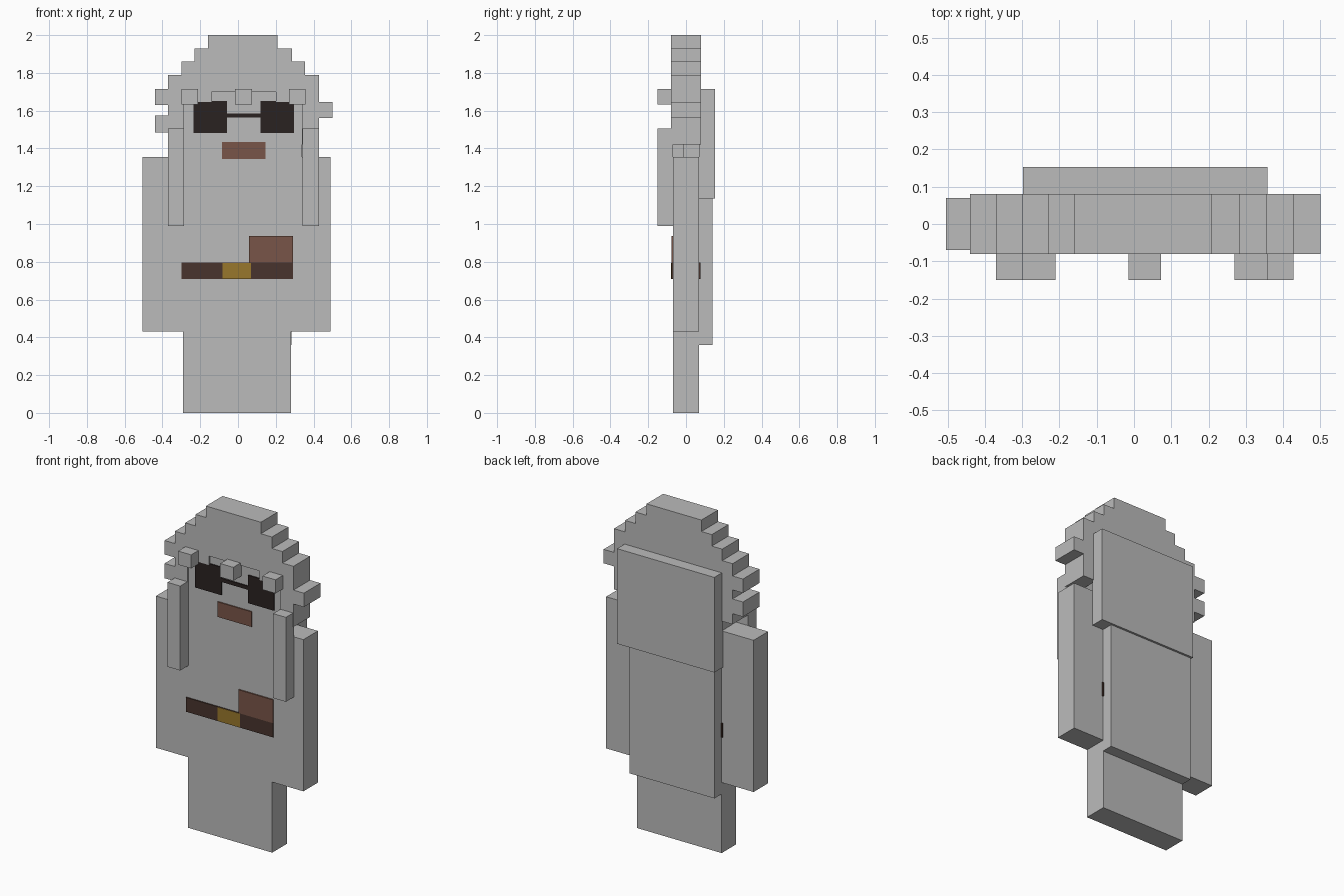
import bpy
import bmesh

default = bpy.data.objects.get("Cube")
if default:
    bpy.data.objects.remove(default, do_unlink=True)


def material(name, srgb):
    lin = [((c / 255 + 0.055) / 1.055) ** 2.4 for c in srgb] + [1.0]
    m = bpy.data.materials.new(name)
    m.use_nodes = True
    m.diffuse_color = lin
    m.node_tree.nodes["Principled BSDF"].inputs["Base Color"].default_value = lin
    return m


GREY = material("grey", (187, 187, 187))
DARK = material("lens_black", (42, 34, 33))
BROWN = material("leather_brown", (121, 85, 72))
BELT = material("belt_brown", (72, 52, 45))
GOLD = material("buckle_gold", (153, 119, 44))


def slab(name, outline, y0, y1, mat):
    """Extrude an x-z outline from y0 back to y1."""
    bm = bmesh.new()
    face = bm.faces.new([bm.verts.new((x, y0, z)) for x, z in outline])
    ext = bmesh.ops.extrude_face_region(bm, geom=[face])
    moved = [v for v in ext["geom"] if isinstance(v, bmesh.types.BMVert)]
    bmesh.ops.translate(bm, verts=moved, vec=(0, y1 - y0, 0))
    bmesh.ops.recalc_face_normals(bm, faces=bm.faces)
    mesh = bpy.data.meshes.new(name)
    bm.to_mesh(mesh)
    bm.free()
    mesh.materials.append(mat)
    obj = bpy.data.objects.new(name, mesh)
    bpy.context.collection.objects.link(obj)
    return obj


def box(name, x0, x1, z0, z1, y0, y1, mat=GREY):
    return slab(name, [(x0, z0), (x1, z0), (x1, z1), (x0, z1)], y0, y1, mat)


def stairs(steps, z):
    """Turn (x, next z) steps into a blocky edge that starts at height z."""
    points = []
    for x, z_next in steps:
        points += [(x, z), (x, z_next)]
        z = z_next
    return points


# Body and arms share one front plane
F, B = -0.07, 0.07
outline = [(-0.29, 0), (0.28, 0), (0.28, 0.43), (0.49, 0.43), (0.49, 1.355),
           (0.28, 1.355), (0.28, 1.46), (-0.29, 1.46), (-0.29, 1.355),
           (-0.505, 1.355), (-0.505, 0.43), (-0.29, 0.43)]
slab("body_and_arms", outline, F, B, GREY)

# Face plate set inside the hair opening
box("face", -0.285, 0.34, 1.34, 1.71, F, -0.01)

# Blocky hair shell: right-hand steps up, left-hand steps down, then opening
right = [(0.43, 1.56), (0.5, 1.645), (0.43, 1.79), (0.355, 1.86),
         (0.285, 1.93), (0.21, 2.0)]
left = [(-0.16, 1.93), (-0.23, 1.86), (-0.3, 1.79), (-0.37, 1.715),
        (-0.44, 1.63), (-0.37, 1.575), (-0.44, 1.485), (-0.37, 1.42)]
opening = [(-0.285, 1.645), (-0.14, 1.70), (0.2, 1.645), (0.34, 1.42)]
slab("hair", stairs(right, 1.42) + stairs(left, 2.0) + stairs(opening, 1.42),
     -0.08, 0.08, GREY)

# Hair hanging behind, fringe tufts and front locks
box("hair_back", -0.298, 0.358, 1.135, 1.715, 0.07, 0.153)
for name, x in (("right", -0.255), ("middle", 0.029), ("left", 0.314)):
    box("fringe_tuft_" + name, x - 0.044, x + 0.044, 1.632, 1.715, -0.15, -0.07)
for name, x in (("right", -0.328), ("left", 0.385)):
    box("front_lock_" + name, x - 0.043, x + 0.043, 0.99, 1.505, -0.15, -0.07)

# Cape
box("cape", -0.29, 0.282, 0.36, 1.135, 0.07, 0.14)

# Glasses
P = -0.077
for name, x in (("right", -0.147), ("left", 0.208)):
    box("lens_" + name, x - 0.088, x + 0.088, 1.482, 1.652, P, F, DARK)
box("glasses_bridge", -0.06, 0.12, 1.563, 1.585, P, F, DARK)

# Mouth
box("mouth", -0.085, 0.145, 1.343, 1.435, P, F, BROWN)

# Belt wraps the waist, with buckle and pouch plates on the front
box("belt", -0.298, 0.29, 0.708, 0.795, P, 0.077, BELT)
box("buckle", -0.083, 0.068, 0.709, 0.794, P - 0.002, P, GOLD)
box("pouch", 0.057, 0.29, 0.795, 0.937, P - 0.001, F, BROWN)
